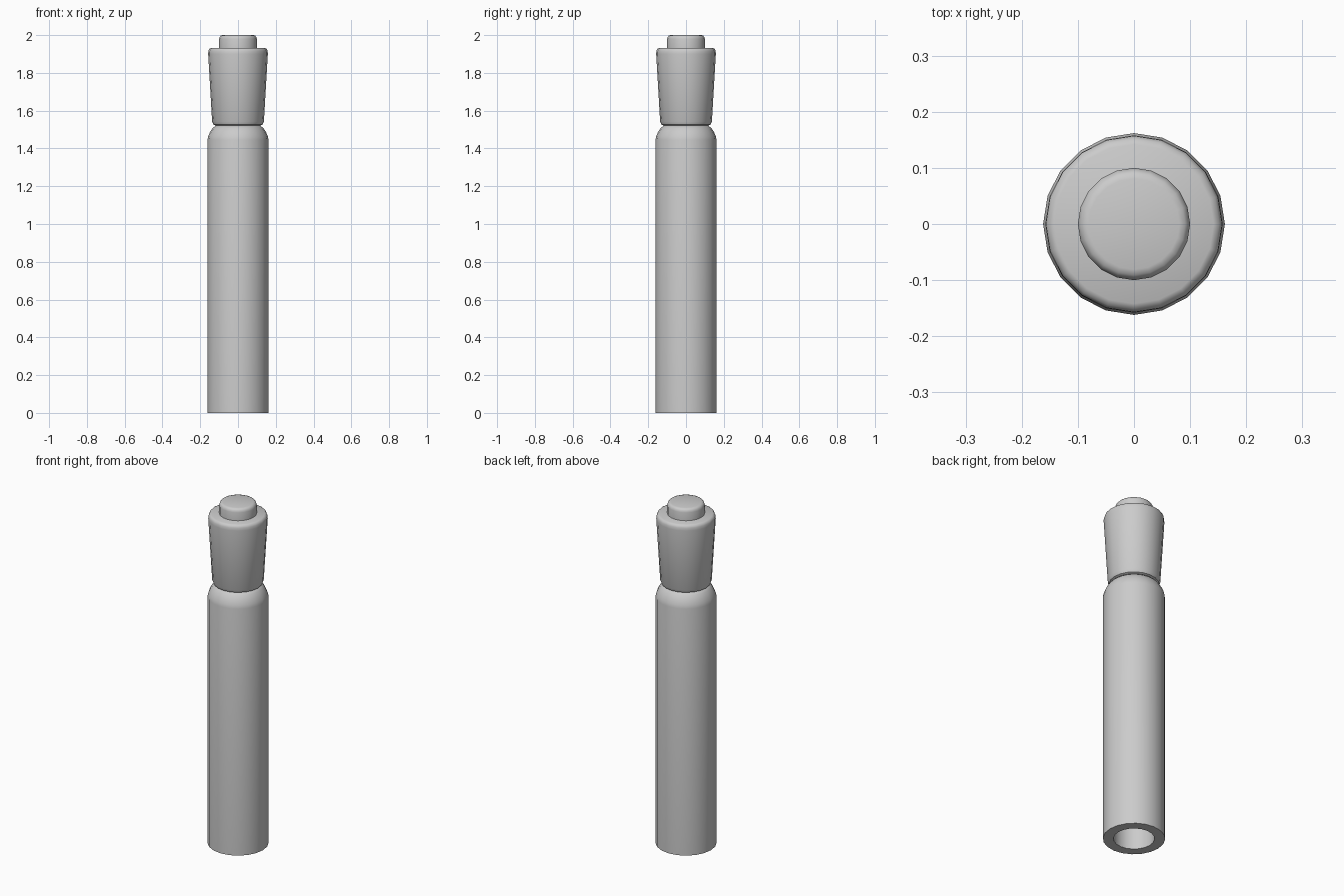
import bpy, bmesh, math

if "Cube" in bpy.data.objects:
    bpy.data.objects.remove(bpy.data.objects["Cube"])

SIDES = 20


def lathe(name, profile):
    """Revolve (radius, z) points around z; radius 0 points become poles."""
    bm = bmesh.new()
    rings = []
    for r, z in profile:
        n = 1 if r == 0 else SIDES
        rings.append([bm.verts.new((r * math.cos(2 * math.pi * i / SIDES),
                                    r * math.sin(2 * math.pi * i / SIDES), z))
                      for i in range(n)])
    for a, b in zip(rings, rings[1:]):
        for i in range(SIDES):
            j = (i + 1) % SIDES
            if len(a) == 1:
                bm.faces.new((a[0], b[j], b[i]))
            elif len(b) == 1:
                bm.faces.new((a[i], a[j], b[0]))
            else:
                bm.faces.new((a[i], a[j], b[j], b[i]))
    bmesh.ops.recalc_face_normals(bm, faces=bm.faces)
    mesh = bpy.data.meshes.new(name)
    bm.to_mesh(mesh)
    bm.free()
    obj = bpy.data.objects.new(name, mesh)
    bpy.context.collection.objects.link(obj)
    bpy.ops.object.select_all(action='DESELECT')
    obj.select_set(True)
    bpy.context.view_layer.objects.active = obj
    bpy.ops.object.shade_smooth_by_angle(angle=math.radians(40))
    return obj


# Long hollow barrel with a rounded shoulder
lathe("barrel", [(0, 1.48), (0.107, 1.48), (0.107, 0), (0.162, 0),
                 (0.162, 1.445), (0.158, 1.464), (0.148, 1.487),
                 (0.134, 1.508), (0.117, 1.522), (0, 1.522)])

# Flared collar above the neck
lathe("collar", [(0, 1.515), (0.117, 1.52), (0.130, 1.526), (0.137, 1.542),
                 (0.158, 1.90), (0.157, 1.916), (0.152, 1.927),
                 (0.142, 1.932), (0, 1.932)])

# Push button on top
lathe("button", [(0, 1.92), (0.10, 1.92), (0.10, 1.98), (0.097, 1.99),
                 (0.091, 1.997), (0.081, 2.0), (0, 2.0)])
